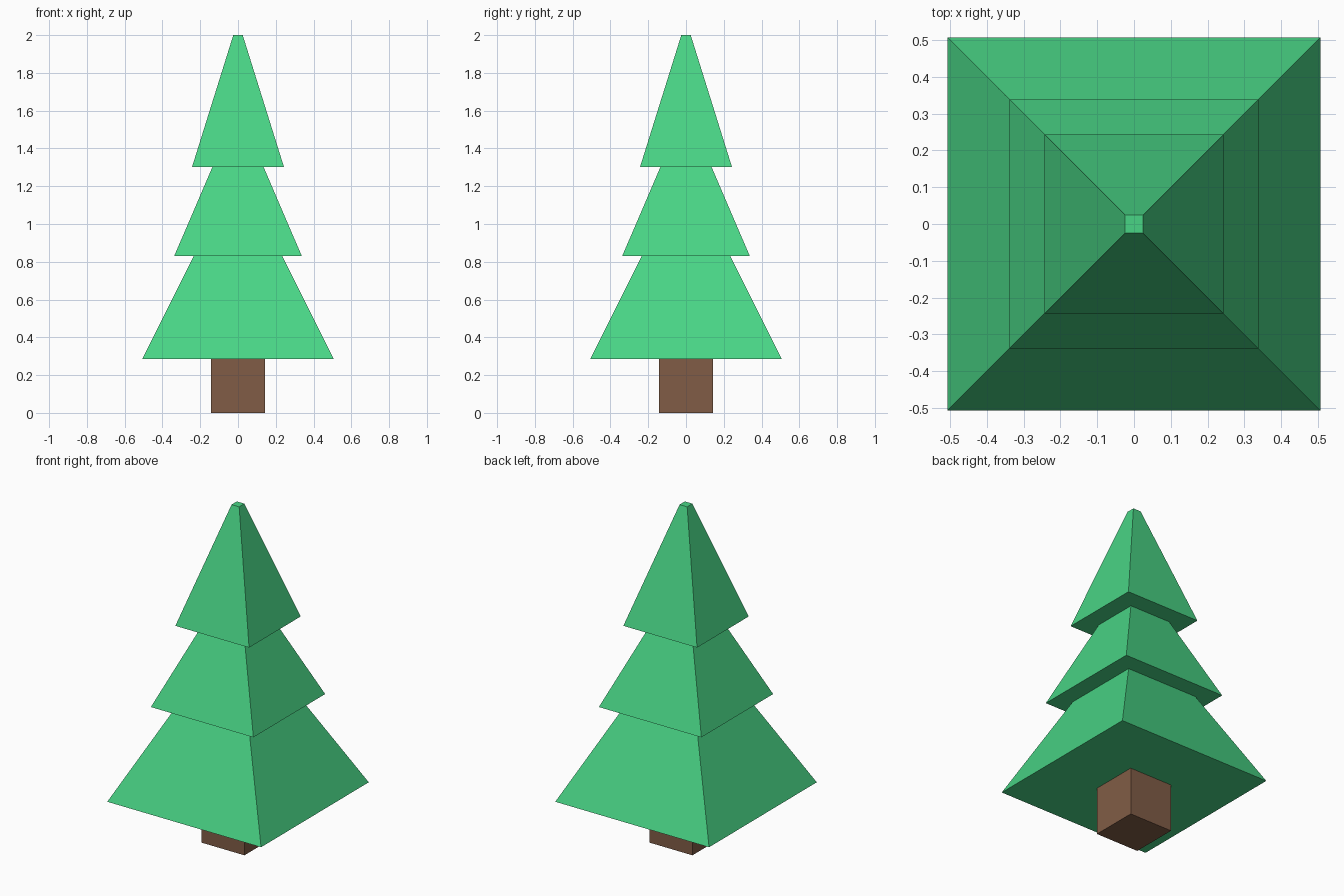
import bpy
import bmesh

cube = bpy.data.objects.get("Cube")
if cube:
    bpy.data.objects.remove(cube, do_unlink=True)


def make_material(name, color):
    mat = bpy.data.materials.new(name)
    mat.use_nodes = True
    mat.diffuse_color = color
    mat.node_tree.nodes["Principled BSDF"].inputs["Base Color"].default_value = color
    return mat


def square_frustum(name, z_low, z_high, half_low, half_high, mat):
    """Flat-faced square block tapering from half_low to half_high."""
    bm = bmesh.new()
    bmesh.ops.create_cube(bm, size=2)
    for v in bm.verts:
        half, z = (half_high, z_high) if v.co.z > 0 else (half_low, z_low)
        v.co = (v.co.x * half, v.co.y * half, z)
    mesh = bpy.data.meshes.new(name)
    bm.to_mesh(mesh)
    bm.free()
    mesh.materials.append(mat)
    obj = bpy.data.objects.new(name, mesh)
    bpy.context.collection.objects.link(obj)
    return obj


green = make_material("leaf green", (0.066, 0.66, 0.235, 1))
brown = make_material("bark brown", (0.218, 0.108, 0.061, 1))

# Trunk
square_frustum("trunk", 0, 0.285, 0.142, 0.142, brown)

# Three stacked tiers of foliage
square_frustum("lower_foliage", 0.285, 0.83, 0.507, 0.235, green)
square_frustum("middle_foliage", 0.83, 1.303, 0.338, 0.135, green)
square_frustum("upper_foliage", 1.303, 2.0, 0.243, 0.025, green)
